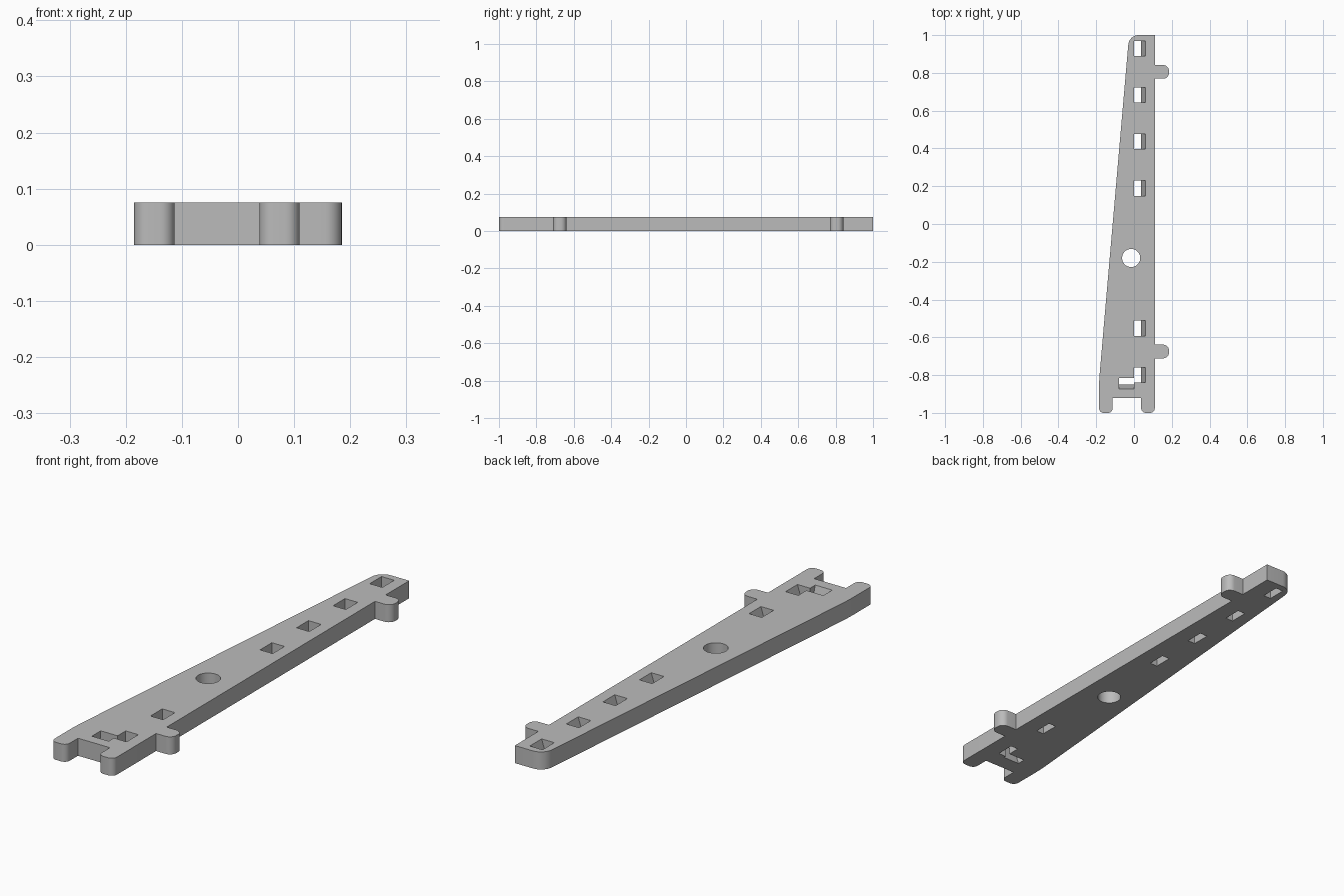
import bpy, bmesh, math
from mathutils import Vector

if "Cube" in bpy.data.objects:
    bpy.data.objects.remove(bpy.data.objects["Cube"], do_unlink=True)

H = 0.075  # plate thickness

grey = bpy.data.materials.new("plain grey")
grey.use_nodes = True
grey.diffuse_color = (0.5, 0.5, 0.5, 1)
grey.node_tree.nodes["Principled BSDF"].inputs["Base Color"].default_value = (0.5, 0.5, 0.5, 1)


def fillet(corners, steps=8):
    """Round each (x, y, radius) corner of a closed outline."""
    points = []
    for i, (x, y, r) in enumerate(corners):
        p = Vector((x, y))
        if r == 0:
            points.append(p)
            continue
        a = (Vector(corners[i - 1][:2]) - p).normalized()
        b = (Vector(corners[(i + 1) % len(corners)][:2]) - p).normalized()
        half = a.angle(b) / 2
        centre = p + (a + b).normalized() * r / math.sin(half)
        start = p + a * r / math.tan(half) - centre
        end = p + b * r / math.tan(half) - centre
        sweep = start.angle_signed(end)
        for k in range(steps + 1):
            t = -sweep * k / steps
            c, s = math.cos(t), math.sin(t)
            points.append(centre + Vector((start.x * c - start.y * s, start.x * s + start.y * c)))
    return points


def prism(name, bottom, top, z0, z1):
    """Solid between two matching outlines."""
    bm = bmesh.new()
    low = [bm.verts.new((p[0], p[1], z0)) for p in bottom]
    high = [bm.verts.new((p[0], p[1], z1)) for p in top]
    bm.faces.new(low[::-1])
    bm.faces.new(high)
    n = len(low)
    for i in range(n):
        j = (i + 1) % n
        bm.faces.new((low[i], low[j], high[j], high[i]))
    bmesh.ops.recalc_face_normals(bm, faces=bm.faces)
    mesh = bpy.data.meshes.new(name)
    bm.to_mesh(mesh)
    bm.free()
    mesh.materials.append(grey)
    ob = bpy.data.objects.new(name, mesh)
    bpy.context.collection.objects.link(ob)
    return ob


def tab(y):
    """Rounded side tab on the straight edge, centred on y."""
    return [(0.11, y - 0.036, 0), (0.185, y - 0.036, 0.03),
            (0.185, y + 0.036, 0.03), (0.11, y + 0.036, 0)]


# Tapered plate with two feet and two side tabs
outline = [(-0.185, -1, 0.025), (-0.113, -1, 0.025), (-0.113, -0.92, 0),
           (0.038, -0.92, 0), (0.038, -1, 0.025), (0.11, -1, 0.025)]
outline += tab(-0.675) + tab(0.805)
outline += [(0.11, 1, 0), (-0.026, 1, 0.055), (-0.185, -0.83, 1)]
shape = fillet(outline)
plate = prism("tapered_plate", shape, shape, 0, H)

# Cutters: round hole, and slots with one sloping wall
cutters = []
ring = [(-0.015 + 0.048 * math.cos(k * math.tau / 48),
         -0.18 + 0.048 * math.sin(k * math.tau / 48)) for k in range(48)]
cutters.append(prism("round_hole_cutter", ring, ring, -0.02, H + 0.02))


def slot(name, place):
    """place maps (across, along) to plate x, y; the wall slopes in 'across'."""
    def rect(width):
        return [place(u, v) for u, v in ((0, -0.04), (width, -0.04), (width, 0.04), (0, 0.04))]
    slope = 0.024 / H
    cutters.append(prism(name, rect(0.036 - 0.02 * slope), rect(0.06 + 0.02 * slope),
                         -0.02, H + 0.02))


for row in (0, 1, 2, 3, 6, 7):
    y = 0.93 - 0.247 * row
    slot("slot_cutter", lambda u, v: (u, y + v))
slot("cross_slot_cutter", lambda u, v: (-0.04 + v, -0.814 - u))

bpy.ops.object.select_all(action="DESELECT")
bpy.context.view_layer.objects.active = plate
plate.select_set(True)
for cutter in cutters:
    cutter.hide_render = True
    mod = plate.modifiers.new("cut", "BOOLEAN")
    mod.operation = "DIFFERENCE"
    mod.solver = "EXACT"
    mod.object = cutter
    bpy.ops.object.modifier_apply(modifier=mod.name)
    bpy.data.objects.remove(cutter, do_unlink=True)

bpy.ops.object.shade_smooth_by_angle(angle=math.radians(30))
